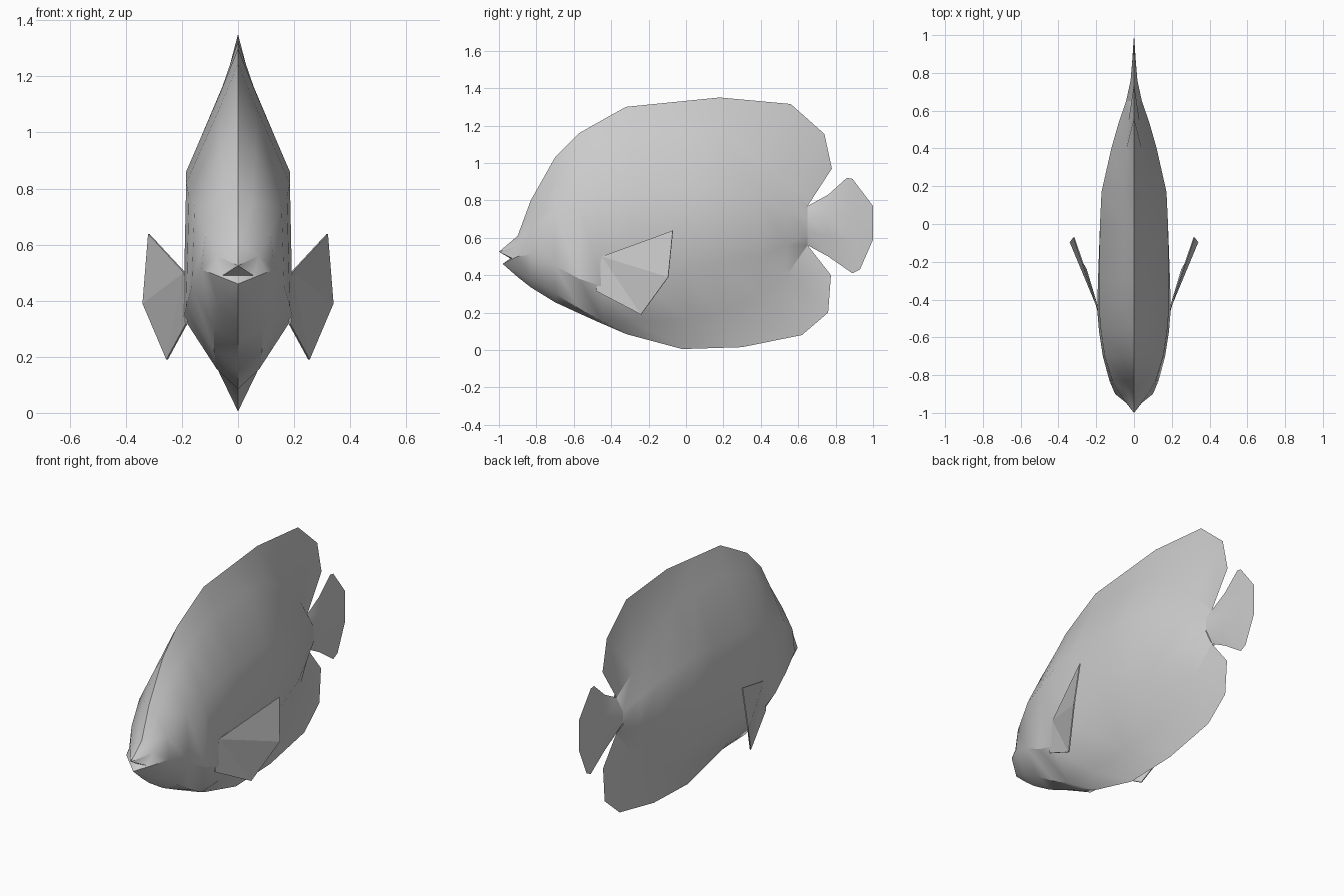
import bpy, bmesh, math

if "Cube" in bpy.data.objects:
    bpy.data.objects.remove(bpy.data.objects["Cube"])

grey = bpy.data.materials.new("pale_grey")
grey.diffuse_color = (0.6, 0.6, 0.6, 1)
grey.use_nodes = True
grey.node_tree.nodes["Principled BSDF"].inputs["Base Color"].default_value = grey.diffuse_color


def make(name, verts, faces, mirror=True, thick=0):
    """Build one part, mirrored across x = 0."""
    me = bpy.data.meshes.new(name)
    me.from_pydata(verts, [], faces)
    bm = bmesh.new()
    bm.from_mesh(me)
    bmesh.ops.remove_doubles(bm, verts=bm.verts, dist=0.0005)
    if mirror:
        geom = bm.verts[:] + bm.edges[:] + bm.faces[:]
        bmesh.ops.mirror(bm, geom=geom, axis='X', merge_dist=0.0005)
    bmesh.ops.recalc_face_normals(bm, faces=bm.faces)
    bm.to_mesh(me)
    bm.free()
    me.materials.append(grey)
    ob = bpy.data.objects.new(name, me)
    bpy.context.collection.objects.link(ob)
    if thick:
        mod = ob.modifiers.new("thickness", 'SOLIDIFY')
        mod.thickness, mod.offset = thick, 0
    bpy.ops.object.select_all(action='DESELECT')
    ob.select_set(True)
    bpy.context.view_layer.objects.active = ob
    if not thick:
        bpy.ops.object.shade_smooth_by_angle(angle=math.radians(32))
    return ob


def loft(rows):
    """Join equal rows of points with quads."""
    n = len(rows[0])
    verts = [p for r in rows for p in r]
    faces = [(i * n + j, i * n + j + 1, (i + 1) * n + j + 1, (i + 1) * n + j)
             for i in range(len(rows) - 1) for j in range(n - 1)]
    return verts, faces


# Flank sections: y, then (x, z) from the back down to the belly
flank = [
    (-.90, (.03, .59), (.075, .56), (.10, .50), (.05, .42)),
    (-.83, (.05, .75), (.115, .64), (.13, .51), (.07, .38)),
    (-.70, (.06, .93), (.155, .74), (.165, .45), (.085, .30)),
    (-.57, (.065, 1.03), (.175, .77), (.185, .38), (.085, .22)),
    (-.45, (.06, 1.10), (.185, .82), (.195, .34), (.075, .155)),
    (-.28, (.06, 1.15), (.185, .86), (.19, .38), (.075, .16)),
    (0, (.055, 1.165), (.18, .87), (.18, .42), (.06, .165)),
    (.17, (.05, 1.16), (.172, .87), (.168, .46), (.055, .19)),
    (.40, (.04, 1.03), (.12, .82), (.115, .50), (.04, .29)),
    (.54, (.03, .89), (.08, .75), (.075, .56), (.03, .40)),
    (.65, (0, .77), (.042, .70), (.042, .62), (0, .56)),
]
# Fin edges on the centre line (y, z), one point for each section
dorsal_edge = [(-.90, .61), (-.83, .80), (-.70, 1.03), (-.57, 1.16), (-.42, 1.245), (-.32, 1.30),
               (-.07, 1.325), (.18, 1.35), (.56, 1.315), (.74, 1.155), (.78, .97)]
anal_edge = [(-.90, .39), (-.83, .335), (-.70, .255), (-.57, .195), (-.47, .15), (-.32, .085),
             (-.02, .005), (.30, .015), (.62, .08), (.76, .20), (.775, .40)]

rows = []
for (y, *pts), top, low in zip(flank, dorsal_edge, anal_edge):
    rows.append([(0, *top)] + [(x, y, z) for x, z in pts] + [(0, *low)])
verts, faces = loft(rows)

# Open lips joined to the first section
k = len(verts)
verts += [(0, -1, .525), (.055, -.93, .49), (0, -.98, .46), (0, -.94, .49)]
tip, corner, chin, inner = range(k, k + 4)
faces += [(0, 1, tip), (1, 2, tip), (2, corner, tip), (2, 3, corner), (corner, 3, chin),
          (3, 4, chin), (4, 5, chin), (tip, corner, inner), (corner, chin, inner)]
make("body", verts, faces)

# Tail fin, thinning to its rear edge
tail = [
    (.65, .65, .042, .77, .56),
    (.76, .76, .018, .83, .50),
    (.86, .89, .008, .92, .41),
    (.89, .93, .006, .915, .43),
    (1.0, 1.0, 0, .77, .59),
]
rows = []
for yt, yb, x, top, low in tail:
    rows.append([(x * (0 < t < 1), yt + (yb - yt) * t, top + (low - top) * t)
                 for t in (0, 1 / 3, 2 / 3, 1)])
make("tail_fin", *loft(rows))

# Pectoral fins, spread out from the flanks
make("pectoral_fins",
     [(.19, -.45, .50), (.318, -.07, .638), (.338, -.095, .39), (.253, -.24, .19), (.185, -.48, .315)],
     [(0, 1, 2), (0, 2, 3), (0, 3, 4)], thick=.006)
